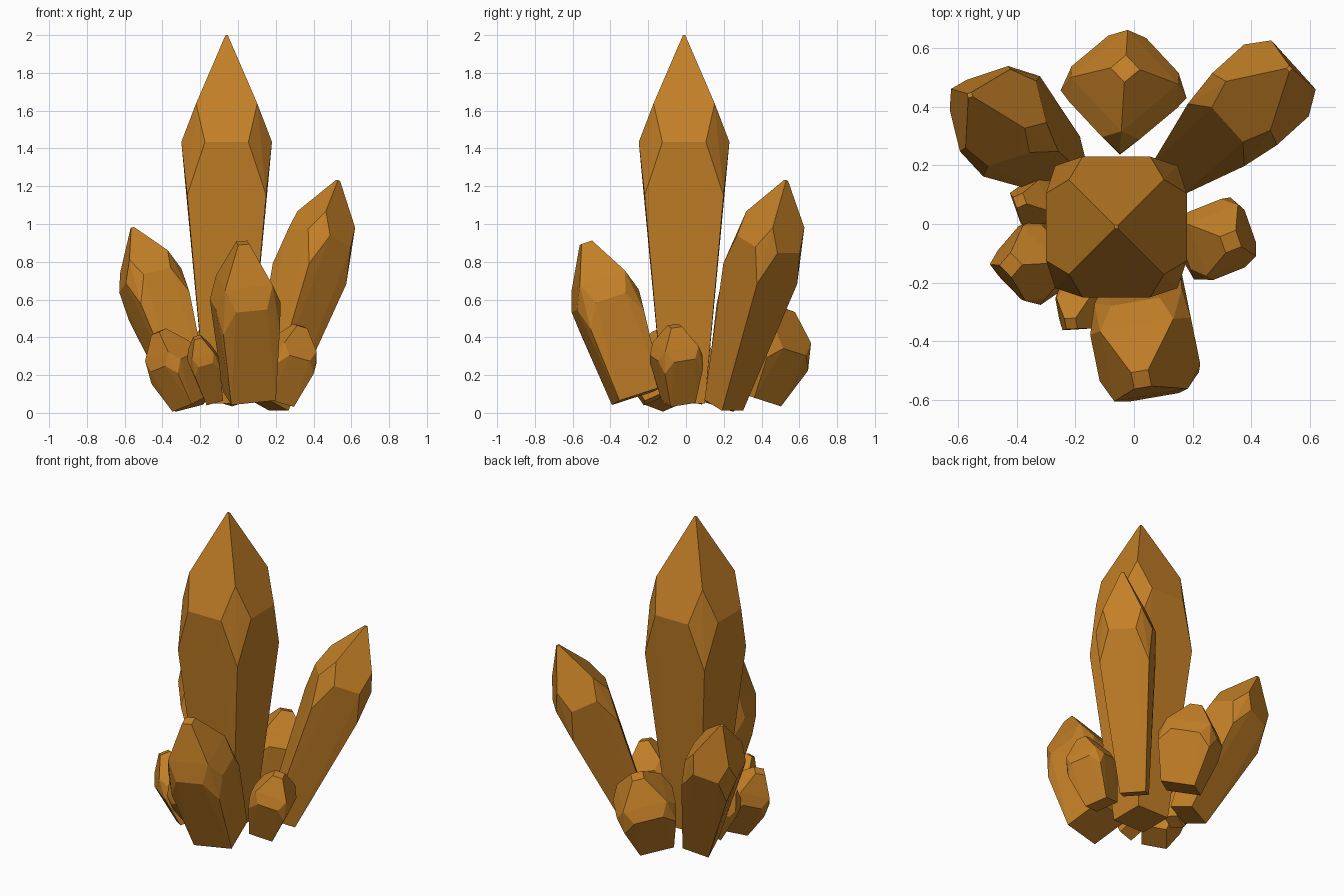
import bpy, bmesh
from math import radians
from mathutils import Vector, Matrix

if "Cube" in bpy.data.objects:
    bpy.data.objects.remove(bpy.data.objects["Cube"])

amber = bpy.data.materials.new("amber_brown")
amber.diffuse_color = (0.55, 0.215, 0.02, 1)
amber.use_nodes = True
amber.node_tree.nodes["Principled BSDF"].inputs["Base Color"].default_value = amber.diffuse_color


def square(h):
    return [(sx * h, sy * h) for sx in (-1, 1) for sy in (-1, 1)]


def cut_square(h):
    k = h * 0.48
    return [p for a in (-h, h) for b in (-k, k) for p in ((a, b), (b, a))]


def crystal(name, base, tip, foot, half, cap, mid, spin):
    """Square tapered shaft, kite-cut shoulders, pyramid point; spin is about its axis."""
    base, tip = Vector(base), Vector(tip)
    axis = tip - base
    z = axis.normalized()
    out = Vector((z.x, z.y, 0))
    out = out.normalized() if out.length > 0.01 else Vector((1, 0, 0))
    y = z.cross(out).normalized()
    x = y.cross(z)
    frame = Matrix((x, y, z)).transposed() @ Matrix.Rotation(radians(spin), 3, 'Z')
    up = mid + (1 - mid) * 0.36
    low = mid - 0.145
    rings = [(0, square(foot)),
             (low, square(half * 0.87)),
             (mid, cut_square(half)),
             (up, square((half + (cap - half) * 0.36) * 1.04)),
             (1, square(cap))]
    bm = bmesh.new()
    for t, pts in rings:
        for px, py in pts:
            bm.verts.new(base + axis * t + frame @ Vector((px, py, 0)))
    res = bmesh.ops.convex_hull(bm, input=bm.verts[:])
    junk = {g for g in res["geom_interior"] + res["geom_unused"]
            if isinstance(g, bmesh.types.BMVert)}
    bmesh.ops.delete(bm, geom=list(junk), context='VERTS')
    bmesh.ops.dissolve_limit(bm, angle_limit=radians(3), verts=bm.verts[:], edges=bm.edges[:])
    bmesh.ops.recalc_face_normals(bm, faces=bm.faces[:])
    me = bpy.data.meshes.new(name)
    bm.to_mesh(me)
    bm.free()
    me.materials.append(amber)
    bpy.context.collection.objects.link(bpy.data.objects.new(name, me))


# name, base centre, tip, foot half width, widest half width, tip half width, widest position, spin
# central spire
crystal("main_crystal", (-.06, -.01, .05), (-.06, -.01, 2.0), .11, .24, .006, .71, 0)
# four large leaning crystals
crystal("back_right_crystal", (.165, .20, .04), (.53, .53, 1.23), .075, .165, .008, .73, 0)
crystal("back_left_crystal", (-.24, .20, .05), (-.56, .44, .98), .08, .16, .008, .70, 53)
crystal("front_crystal", (.06, -.26, .09), (.025, -.53, .90), .12, .175, .03, .62, 18)
crystal("back_crystal", (-.04, .37, .08), (-.03, .53, .55), .10, .175, .035, .60, 45)
# small crystals around the foot
crystal("right_small_crystal", (.21, -.04, .06), (.33, -.06, .46), .07, .125, .03, .62, 30)
crystal("left_small_crystal", (-.25, -.12, .05), (-.42, -.14, .43), .075, .12, .03, .58, 40)
crystal("left_tiny_crystal", (-.25, .06, .07), (-.39, .08, .38), .045, .075, .02, .62, 30)
crystal("front_tiny_crystal", (-.13, -.18, .07), (-.215, -.34, .40), .045, .08, .02, .65, 35)
